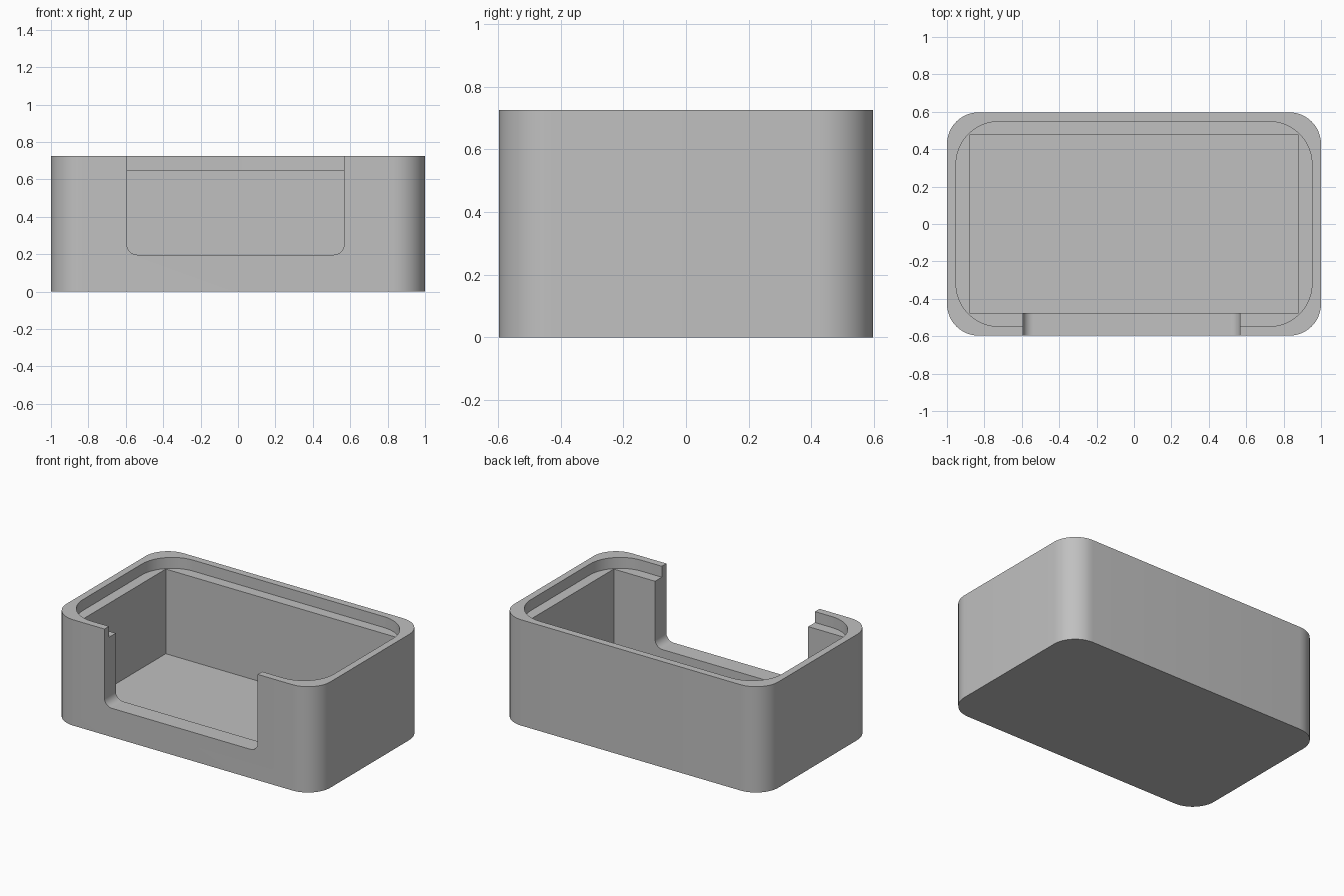
import bpy
import math
from mathutils import Matrix

cube = bpy.data.objects.get("Cube")
if cube:
    bpy.data.objects.remove(cube, do_unlink=True)

grey = bpy.data.materials.new("plain grey")
grey.use_nodes = True
COLOUR = (0.53, 0.53, 0.53, 1)
grey.diffuse_color = COLOUR
grey.node_tree.nodes["Principled BSDF"].inputs["Base Color"].default_value = COLOUR


def rounded_outline(x0, x1, y0, y1, radius, steps=12):
    """Counter-clockwise rectangle outline with optional round corners."""
    if radius == 0:
        return [(x0, y0), (x1, y0), (x1, y1), (x0, y1)]
    centres = [(x1 - radius, y1 - radius), (x0 + radius, y1 - radius),
               (x0 + radius, y0 + radius), (x1 - radius, y0 + radius)]
    return [(cx + radius * math.cos((q + i / steps) * math.pi / 2),
             cy + radius * math.sin((q + i / steps) * math.pi / 2))
            for q, (cx, cy) in enumerate(centres) for i in range(steps + 1)]


def prism(name, outline, low, high):
    """Extrude a flat outline from low to high along z."""
    n = len(outline)
    verts = [(x, y, z) for z in (low, high) for x, y in outline]
    faces = [list(range(n))[::-1], list(range(n, 2 * n))]
    faces += [(i, (i + 1) % n, n + (i + 1) % n, n + i) for i in range(n)]
    mesh = bpy.data.meshes.new(name)
    mesh.from_pydata(verts, [], faces)
    mesh.materials.append(grey)
    obj = bpy.data.objects.new(name, mesh)
    bpy.context.collection.objects.link(obj)
    return obj


def carve(body, cutter):
    """Subtract the cutter from the body and discard it."""
    cutter.hide_render = True
    mod = body.modifiers.new("carve", "BOOLEAN")
    mod.operation = "DIFFERENCE"
    mod.solver = "EXACT"
    mod.object = cutter
    bpy.ops.object.modifier_apply(modifier=mod.name)
    bpy.data.objects.remove(cutter, do_unlink=True)


# Outer body
HEIGHT, ABOVE = 0.725, 0.9
body = prism("open_case", rounded_outline(-1, 1, -0.597, 0.597, 0.17), 0, HEIGHT)
bpy.ops.object.select_all(action="DESELECT")
bpy.context.view_layer.objects.active = body
body.select_set(True)

# Square-cornered cavity
carve(body, prism("cavity", rounded_outline(-0.88, 0.88, -0.475, 0.475, 0), 0.07, ABOVE))

# Rounded step for a lid around the rim
carve(body, prism("lid_step", rounded_outline(-0.952, 0.952, -0.548, 0.548, 0.23), 0.65, ABOVE))

# Front opening, drawn upright and pushed through the front wall
opening = prism("front_opening", rounded_outline(-0.594, 0.567, 0.197, 1.1, 0.055), 0.3, 0.8)
opening.data.transform(Matrix.Rotation(math.pi / 2, 4, "X"))
carve(body, opening)

bpy.ops.object.shade_smooth_by_angle(angle=math.radians(30))
